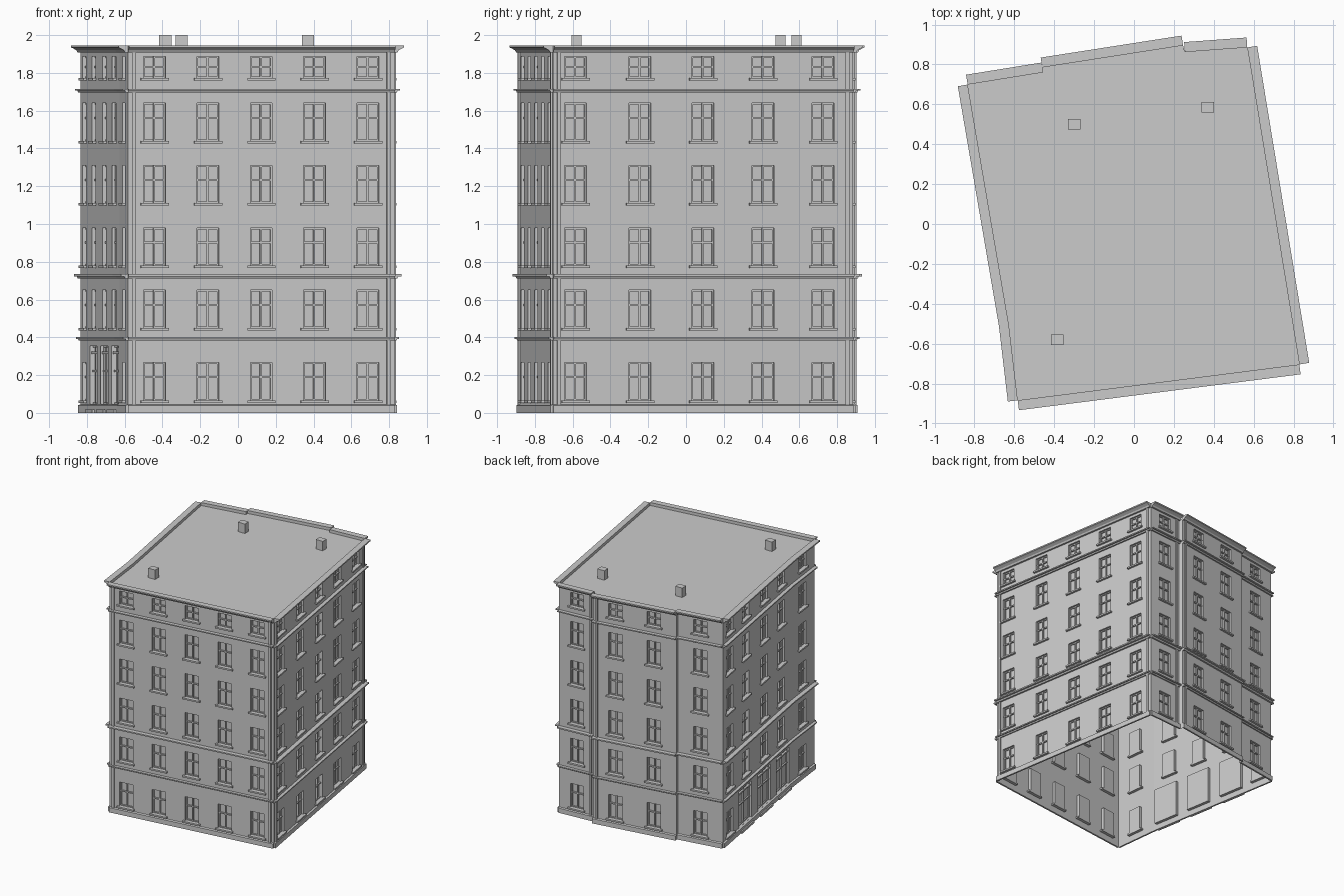
import bpy, bmesh
from mathutils import Vector

if "Cube" in bpy.data.objects:
    bpy.data.objects.remove(bpy.data.objects["Cube"])

# Footprint, counter-clockwise from the front left corner
PTS = [(-.583, -.884), (.829, -.704), (.568, .885), (.255, .862), (.246, .895),
       (-.46, .785), (-.456, .76), (-.834, .699), (-.628, -.503)]
ROOF_Z, DEPTH = 1.92, .025
WIN_W = .117
# Window bottom, top and transom height for every storey
FLOORS = [(.066, .268, .19), (.45, .65, .572), (.78, .98, .902),
          (1.11, 1.31, 1.232), (1.44, 1.64, 1.562), (1.772, 1.886, 1.832)]
# Window positions along each wall, as fractions of its length
FRONT, RIGHT = [.1, .3, .5, .7, .9], [.075, .29, .5, .7, .9]
WINDOWS = [FRONT, RIGHT, [.5], [], [.73, .27], [], [.5], [.1, .34, .61, .86], [.5]]
SHOPS = [.332, .611, .885]
SHOP_W, SHOP_Z = .22, (.046, .353)


class Wall:
    """Local frame of a wall: u along it, out away from it, z up."""
    def __init__(self, a, b):
        self.a = Vector((*a, 0))
        d = Vector((*b, 0)) - self.a
        self.len = d.length
        self.d = d.normalized()
        self.n = Vector((self.d.y, -self.d.x, 0))

    def at(self, u, out, z):
        return self.a + self.d * u + self.n * out + Vector((0, 0, z))


WALLS = [Wall(PTS[i], PTS[(i + 1) % len(PTS)]) for i in range(len(PTS))]


def face(bm, pts):
    bm.faces.new([bm.verts.new(p) for p in pts])


def prism(bm, wall, u0, u1, profile):
    """Extrude an (out, z) profile along the wall."""
    a = [bm.verts.new(wall.at(u0, o, z)) for o, z in profile]
    b = [bm.verts.new(wall.at(u1, o, z)) for o, z in profile]
    n = len(profile)
    for i in range(n):
        j = (i + 1) % n
        bm.faces.new((a[i], b[i], b[j], a[j]))
    bm.faces.new(a)
    bm.faces.new(b[::-1])


def box(bm, wall, u0, u1, o0, o1, z0, z1):
    prism(bm, wall, u0, u1, [(o0, z0), (o1, z0), (o1, z1), (o0, z1)])


def finish(bm, name, fix=True):
    if fix:
        bmesh.ops.recalc_face_normals(bm, faces=bm.faces)
    me = bpy.data.meshes.new(name)
    bm.to_mesh(me)
    bm.free()
    ob = bpy.data.objects.new(name, me)
    bpy.context.collection.objects.link(ob)


def openings(i, floor):
    """List of (u0, u1, z0, z1) holes of one storey, sorted along the wall."""
    w = WALLS[i]
    z0, z1, _ = FLOORS[floor]
    ts = WINDOWS[i]
    res = []
    if i == 7 and floor == 0:
        ts = ts[:1]
        res = [(t * w.len - SHOP_W / 2, t * w.len + SHOP_W / 2, *SHOP_Z) for t in SHOPS]
    res += [(t * w.len - WIN_W / 2, t * w.len + WIN_W / 2, z0, z1) for t in ts]
    return sorted(res)


# Walls with recessed openings, storey by storey
bm = bmesh.new()
levels = [0, .395, .73, 1.04, 1.37, 1.705, ROOF_Z]
for i, w in enumerate(WALLS):
    def panel(u0, u1, z0, z1, o=0):
        face(bm, [w.at(u0, o, z0), w.at(u1, o, z0), w.at(u1, o, z1), w.at(u0, o, z1)])
    for f in range(6):
        lo, hi = levels[f], levels[f + 1]
        u = 0
        for a, b, z0, z1 in openings(i, f):
            panel(u, a, lo, hi)
            panel(a, b, lo, z0)
            panel(a, b, z1, hi)
            panel(a, b, z0, z1, -DEPTH)
            rim = [(a, z0), (b, z0), (b, z1), (a, z1)]
            for k in range(4):
                (p, q), (r, s) = rim[k], rim[(k + 1) % 4]
                face(bm, [w.at(p, 0, q), w.at(r, 0, s), w.at(r, -DEPTH, s), w.at(p, -DEPTH, q)])
            u = b
        panel(u, w.len, lo, hi)
bmesh.ops.remove_doubles(bm, verts=bm.verts, dist=1e-5)
finish(bm, "walls", False)

# Window frames and sills
frames, sills = bmesh.new(), bmesh.new()
for i, w in enumerate(WALLS):
    for f in range(6):
        for a, b, z0, z1 in openings(i, f):
            shop = b - a > .2
            t = .008
            o0, o1 = -DEPTH, -DEPTH + .009
            box(frames, w, a, a + t, o0, o1, z0, z1)
            box(frames, w, b - t, b, o0, o1, z0, z1)
            box(frames, w, a, b, o0, o1, z0, z0 + t)
            box(frames, w, a, b, o0, o1, z1 - t, z1)
            m = (a + b) / 2
            box(frames, w, m - .005, m + .005, o0, o1 + .003, z0, z1)
            zt = .222 if shop else FLOORS[f][2]
            box(frames, w, a, b, o0, o1 + .003, zt - .005, zt + .005)
            if shop:
                box(frames, w, a, b, o0, o1 + .008, .312, .324)
            else:
                box(sills, w, a - .016, b + .016, -DEPTH, .018, z0 - .013, z0)
finish(frames, "window_frames")
finish(sills, "window_sills")

# Plinth, string courses and cornice, one straight run per wall
def course(name, profile):
    b = bmesh.new()
    for w in WALLS:
        if w.len > .1:
            prism(b, w, 0, w.len, profile)
    finish(b, name)


def moulding(z0, z1, out):
    m = (z0 + z1) / 2
    return [(0, z0), (out * .4, z0), (out * .55, m), (out, m), (out, z1), (0, z1)]


course("plinth", [(0, 0), (.014, 0), (.014, .04), (0, .045)])
course("lower_band", moulding(.383, .402, .025))
course("middle_band", moulding(.712, .734, .036))
course("upper_band", moulding(1.697, 1.716, .03))
course("cornice", [(0, 1.908), (.015, 1.908), (.022, 1.92), (.04, 1.93),
                   (.05, 1.934), (.05, 1.945), (0, 1.945)])

# Narrow corner strips on the front and beside the back steps
bm = bmesh.new()
for i, end in ((0, 0), (0, 1), (1, 0), (1, 1), (2, 1), (4, 0)):
    w = WALLS[i]
    u = .022 if end == 0 else w.len - .042
    box(bm, w, u, u + .02, 0, .01, .04, 1.91)
finish(bm, "corner_strips")

# Shop doorsteps
bm = bmesh.new()
for t in SHOPS:
    u = t * WALLS[7].len
    box(bm, WALLS[7], u - .11, u + .11, 0, .025, 0, .018)
finish(bm, "doorsteps")

# Flat roof
bm = bmesh.new()
face(bm, [(x, y, ROOF_Z) for x, y in PTS])
finish(bm, "roof", False)

# Chimneys
for k, (x, y) in enumerate([(-.3, .5), (.37, .585), (-.385, -.58)]):
    bpy.ops.mesh.primitive_cube_add(size=1, location=(x, y, 1.96))
    ob = bpy.context.object
    ob.name = f"chimney_{k + 1}"
    ob.scale = (.064, .052, .08)
